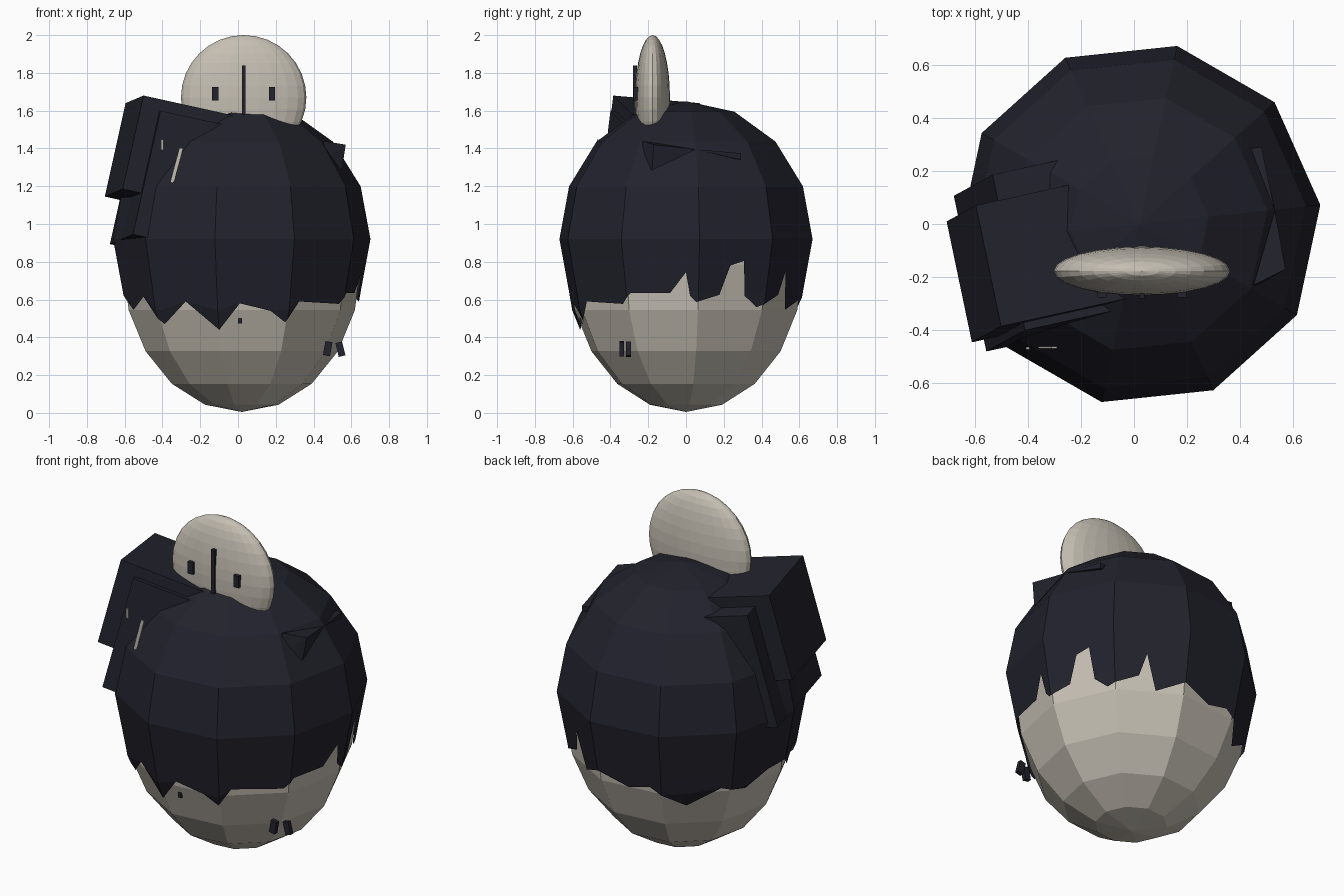
import bpy, bmesh, math
from mathutils import Vector, Matrix

cube = bpy.data.objects.get("Cube")
if cube:
    bpy.data.objects.remove(cube)


def material(name, rgb):
    m = bpy.data.materials.new(name)
    m.use_nodes = True
    m.diffuse_color = (*rgb, 1)
    m.node_tree.nodes["Principled BSDF"].inputs["Base Color"].default_value = (*rgb, 1)
    return m


CREAM = material("cream", (0.56, 0.52, 0.45))
NAVY = material("dark navy", (0.016, 0.016, 0.026))


def finish(name, bm, mat):
    bmesh.ops.remove_doubles(bm, verts=bm.verts, dist=0.0005)
    bmesh.ops.recalc_face_normals(bm, faces=bm.faces)
    me = bpy.data.meshes.new(name)
    bm.to_mesh(me)
    bm.free()
    me.materials.append(mat)
    ob = bpy.data.objects.new(name, me)
    bpy.context.collection.objects.link(ob)
    return ob


def hull(name, points, mat):
    bm = bmesh.new()
    for p in points:
        bm.verts.new(p)
    bmesh.ops.convex_hull(bm, input=bm.verts)
    return finish(name, bm, mat)


def block(name, corner, u, v, w, mat):
    c, u, v, w = map(Vector, (corner, u, v, w))
    return hull(name, [c + u * i + v * j + w * k
                       for i in (0, 1) for j in (0, 1) for k in (0, 1)], mat)


def plate(name, center, size, tilt, mat):
    bm = bmesh.new()
    bmesh.ops.create_cube(bm, size=1, matrix=Matrix.Translation(center)
                          @ Matrix.Rotation(math.radians(tilt), 4, 'Y')
                          @ Matrix.Diagonal((*size, 1)))
    return finish(name, bm, mat)


# Ten-sided round bodies
SIDES, TURN, CX = 10, 6, 0.02
STEP = 360 / SIDES


def arc(radius, mid, height, rings):
    return [(radius * math.sin(math.pi * i / rings),
             mid - height * math.cos(math.pi * i / rings)) for i in range(rings + 1)]


def radius_at(profile, z):
    for (r0, z0), (r1, z1) in zip(profile, profile[1:]):
        if z <= z1:
            return r0 + (r1 - r0) * (z - z0) / (z1 - z0)
    return 0


def faceted(name, profile, hem, mat):
    """Revolve a profile into flat sides; hem lists (angle, lowest z)."""
    bm = bmesh.new()
    columns = []
    for deg, low in hem:
        off = math.radians((deg - TURN) % STEP - STEP / 2)
        k = math.cos(math.radians(STEP / 2)) / math.cos(off)
        a = math.radians(deg)
        col = []
        for _, z in profile:
            z = max(z, low)
            r = radius_at(profile, z) * k
            col.append(bm.verts.new((CX + r * math.cos(a), r * math.sin(a), z)))
        columns.append(col)
    for i, a in enumerate(columns):
        b = columns[(i + 1) % len(columns)]
        for j in range(len(profile) - 1):
            bm.faces.new((a[j], b[j], b[j + 1], a[j + 1]))
    bmesh.ops.dissolve_degenerate(bm, dist=0.0005, edges=bm.edges)
    return finish(name, bm, mat)


corners = [TURN + STEP * i - 180 for i in range(SIDES)]
body = arc(0.633, 0.785, 0.78, 10)
faceted("body", body, [(a, 0) for a in corners], CREAM)

# Dark shell with a ragged hem
hem = [(-174, .62), (-165, .545), (-150, .615), (-135, .47), (-120, .59), (-102, .44),
       (-91, .58), (-75, .54), (-67, .48), (-60, .59), (-33, .577), (-28, .635),
       (-8, .635), (0, .745), (2, .62), (5, .587), (17, .625), (22, .78), (29, .805),
       (31, .62), (38, .56), (54, .625), (58, .75), (63, .545), (78, .61), (95, .55),
       (108, .58), (127, .46), (145, .57), (160, .53), (175, .6)]


def hem_at(deg):
    loop = [(hem[-1][0] - 360, hem[-1][1])] + hem + [(hem[0][0] + 360, hem[0][1])]
    for (a0, z0), (a1, z1) in zip(loop, loop[1:]):
        if a0 <= deg <= a1:
            return z0 + (z1 - z0) * (deg - a0) / (a1 - a0)


shell_hem = sorted(hem + [(a, hem_at(a)) for a in corners
                          if min(abs(a - h[0]) for h in hem) > 0.5])
dome = arc(0.685, 0.92, 0.73, 8)[3:]
under = [(r + 0.014, z) for r, z in body if 0.3 < z < 0.6]
faceted("shell", under + dome, shell_hem, NAVY)

# Face disc with its markings
bm = bmesh.new()
bmesh.ops.create_uvsphere(bm, u_segments=24, v_segments=16, radius=1,
                          matrix=Matrix.Translation((0.03, -0.177, 1.67))
                          @ Matrix.Diagonal((0.332, 0.092, 0.33, 1)))
finish("face_disc", bm, CREAM)
for side, x in (("right", -0.12), ("left", 0.18)):
    plate(side + "_eye", (x, -0.262, 1.69), (0.034, 0.03, 0.07), 0, NAVY)
plate("nose_line", (0.03, -0.27, 1.71), (0.02, 0.02, 0.26), 0, NAVY)

# Tilted blocks on the model's right shoulder
across = Vector((0.956, 0.211, -0.211))
back = Vector((-0.204, 0.976, -0.086))
down = Vector((-0.216, -0.118, -0.97))
block("shoulder_block", (-0.5, -0.385, 1.68), across * 0.5, back * 0.466, down * 0.51, NAVY)
block("shoulder_strap", (-0.41, -0.4, 1.6), across * 0.45, back * 0.6, down * 0.675, NAVY)
plate("short_mark", (-0.4, -0.467, 1.42), (0.013, 0.009, 0.055), 0, CREAM)
plate("long_mark", (-0.325, -0.465, 1.31), (0.02, 0.009, 0.19), 15, CREAM)

# Bow on the model's left shoulder
knot = (0.53, 0.05, 1.395)
hull("bow_front", [knot, (0.57, -0.17, 1.42), (0.55, -0.18, 1.285),
                   (0.45, -0.23, 1.44), (0.47, -0.23, 1.34)], NAVY)
hull("bow_back", [knot, (0.44, 0.285, 1.375), (0.48, 0.29, 1.375),
                  (0.48, 0.29, 1.34), (0.45, 0.28, 1.34)], NAVY)

# Small buttons low on the body
plate("button_front", (0.475, -0.34, 0.34), (0.038, 0.025, 0.075), 10, NAVY)
plate("button_rear", (0.542, -0.305, 0.337), (0.036, 0.025, 0.075), -14, NAVY)
plate("belly_dot", (0.01, -0.55, 0.487), (0.02, 0.03, 0.03), 0, NAVY)
